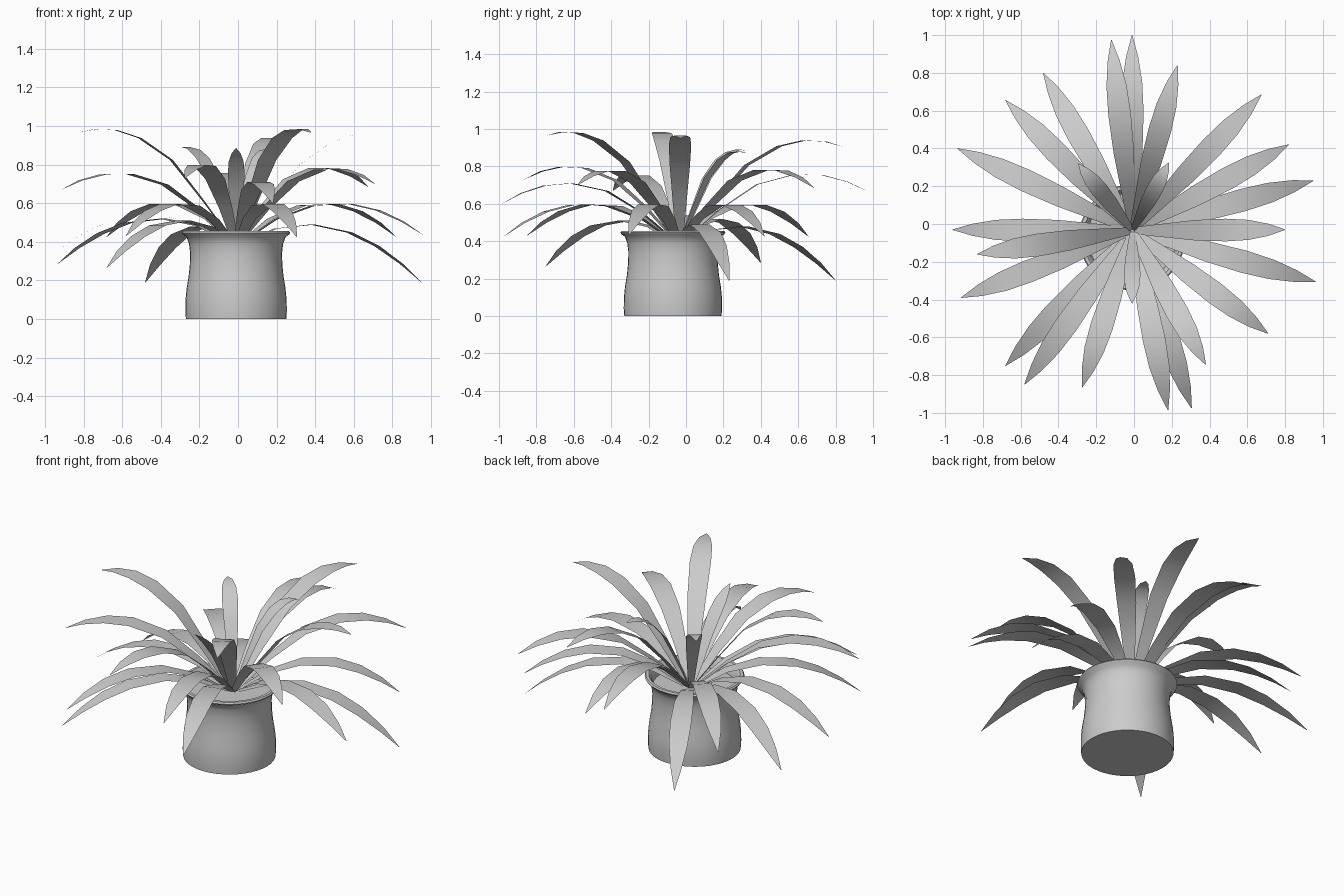
import bpy, bmesh, math
from mathutils import Vector

if "Cube" in bpy.data.objects:
    bpy.data.objects.remove(bpy.data.objects["Cube"])

grey = bpy.data.materials.new("plain_grey")
grey.diffuse_color = (0.6, 0.6, 0.6, 1)
grey.use_nodes = True
grey.node_tree.nodes["Principled BSDF"].inputs["Base Color"].default_value = grey.diffuse_color


def make_object(name, bm, angle):
    mesh = bpy.data.meshes.new(name)
    bm.to_mesh(mesh)
    bm.free()
    mesh.materials.append(grey)
    obj = bpy.data.objects.new(name, mesh)
    bpy.context.collection.objects.link(obj)
    bpy.ops.object.select_all(action='DESELECT')
    obj.select_set(True)
    bpy.context.view_layer.objects.active = obj
    bpy.ops.object.shade_smooth_by_angle(angle=math.radians(angle))
    return obj


def lathe(name, profile, centre, sides=40):
    """Revolve (radius, height) points; radius 0 becomes a closed centre."""
    bm = bmesh.new()
    verts = [bm.verts.new((r, 0, z)) for r, z in profile]
    edges = [bm.edges.new(pair) for pair in zip(verts, verts[1:])]
    bmesh.ops.spin(bm, geom=verts + edges, cent=(0, 0, 0), axis=(0, 0, 1),
                   angle=math.tau, steps=sides)
    bmesh.ops.remove_doubles(bm, verts=bm.verts, dist=0.0005)
    bmesh.ops.recalc_face_normals(bm, faces=bm.faces)
    make_object(name, bm, 40).location = (*centre, 0)


# Pot with waist, rolled rim and inner wall, closed by the soil
POT = (-0.01, -0.07)
lathe("pot", [(0, 0), (0.26, 0), (0.263, 0.04), (0.262, 0.10), (0.256, 0.16),
              (0.246, 0.22), (0.24, 0.28), (0.238, 0.34), (0.244, 0.39),
              (0.257, 0.425), (0.275, 0.437), (0.281, 0.446), (0.275, 0.455),
              (0.258, 0.455), (0.245, 0.44), (0.235, 0.39), (0, 0.39)], POT)

# Leaves: narrow flat blades along a parabola from the crown to the tip
CROWN = Vector((-0.008, -0.035, 0.378))
# Position along the blade and blade width there
BLADE = [(0, 0.035), (0.21, 0.073), (0.41, 0.108), (0.61, 0.12),
         (0.76, 0.106), (0.89, 0.064), (1, 0.003)]


def leaf(name, x, y, tip, apex, scale=1.0, rising=False):
    """Rising leaves end before their highest point."""
    bm = bmesh.new()
    out = Vector((x - CROWN.x, y - CROWN.y, 0))
    side = Vector((-out.y, out.x, 0)).normalized()
    rise, drop = apex - CROWN.z, tip - CROWN.z
    root = math.sqrt(max(0, 1 - drop / rise))
    b = 2 * rise * (1 - root if rising else 1 + root)
    c = drop - b
    rows = []
    for i, (t, w) in enumerate(BLADE):
        z = b * t + c * t * t
        if i == 1:  # tall leaves leave the crown nearly straight
            z -= 0.07 * max(0, rise - 0.2)
        p = CROWN + out * t + Vector((0, 0, z))
        rows.append([bm.verts.new(p + side * s * w * scale / 2) for s in (1, -1)])
    for a, d in zip(rows, rows[1:]):
        bm.faces.new((a[0], a[1], d[1], d[0]))
    make_object(name, bm, 40)


# Tip x, tip y, tip height, highest point
OUTER = [
    (-0.01, 1.00, 0.62, 0.74), (-0.12, 0.975, 0.665, 0.76),
    (-0.48, 0.80, 0.19, 0.48), (-0.68, 0.655, 0.425, 0.60),
    (-0.935, 0.40, 0.285, 0.52), (-0.96, -0.03, 0.335, 0.54),
    (-0.83, -0.16, 0.965, 0.985), (-0.915, -0.39, 0.67, 0.755),
    (-0.68, -0.75, 0.265, 0.51), (-0.58, -0.85, 0.43, 0.60),
    (-0.275, -0.865, 0.73, 0.80), (0.18, -0.985, 0.60, 0.71),
    (0.305, -0.975, 0.425, 0.60), (0.38, -0.745, 0.965, 0.985),
    (0.71, -0.58, 0.70, 0.78), (0.96, -0.305, 0.435, 0.60),
    (0.80, -0.03, 0.95, 0.965), (0.95, 0.23, 0.19, 0.49),
    (0.82, 0.42, 0.425, 0.60), (0.675, 0.685, 0.685, 0.785),
    (0.23, 0.84, 0.905, 0.94),
]
for i, tip in enumerate(OUTER):
    leaf(f"outer_leaf_{i + 1}", *tip)

# Short steep leaves at the heart
INNER = [
    (-0.01, -0.42, 0.885, 0.92, 0.72, True), (0.185, 0.325, 0.87, 0.88, 0.72),
    (-0.295, 0.32, 0.885, 0.89, 0.75),
]
for i, tip in enumerate(INNER):
    leaf(f"inner_leaf_{i + 1}", *tip)
